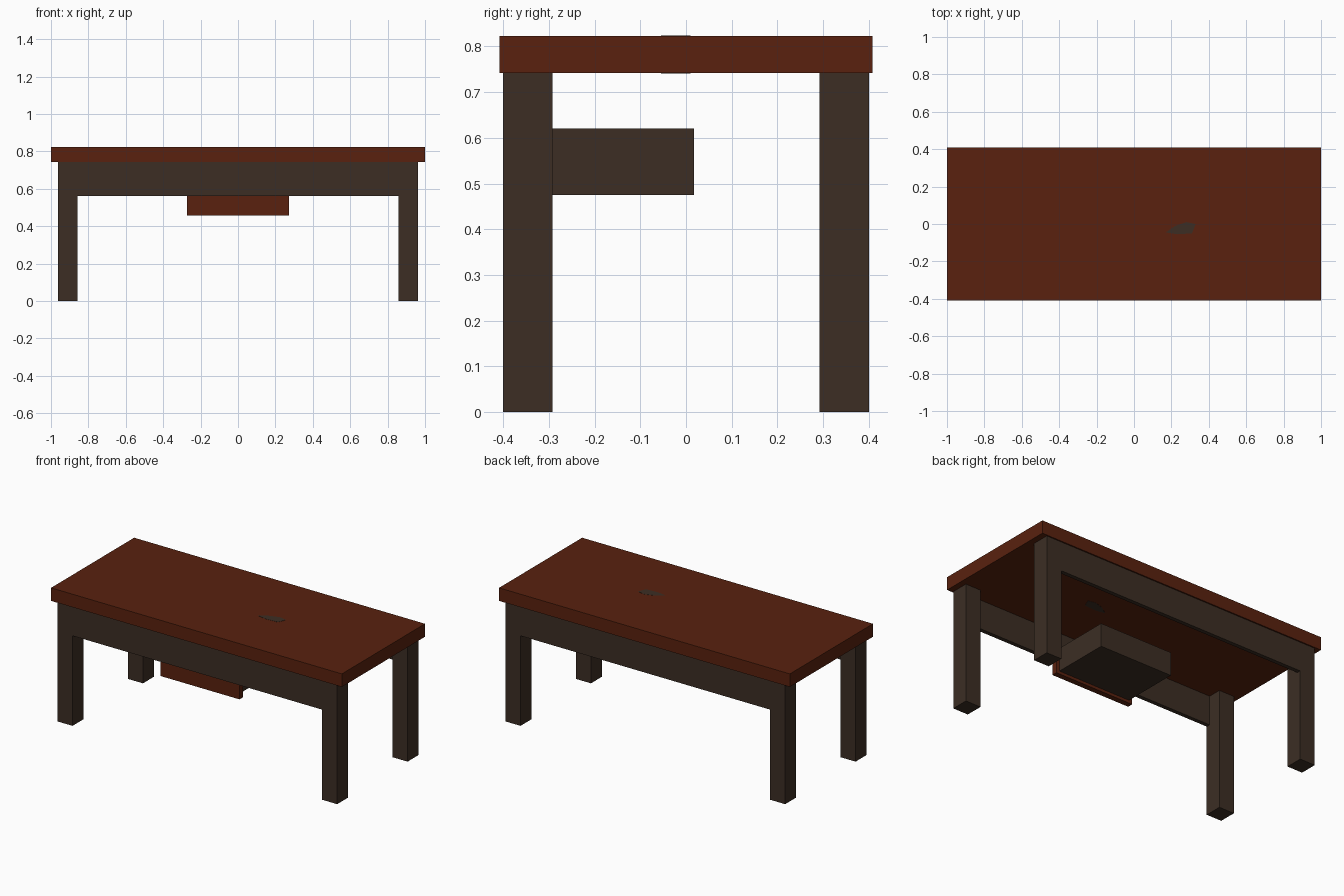
import bpy
import bmesh
from mathutils import Vector

cube = bpy.data.objects.get("Cube")
if cube:
    bpy.data.objects.remove(cube, do_unlink=True)


def material(name, rgb):
    mat = bpy.data.materials.new(name)
    mat.use_nodes = True
    color = (*rgb, 1.0)
    mat.diffuse_color = color
    mat.node_tree.nodes["Principled BSDF"].inputs["Base Color"].default_value = color
    return mat


red_wood = material("red_wood", (0.1, 0.0155, 0.0045))
dark_wood = material("dark_wood", (0.045, 0.027, 0.0175))


def add_object(name, bm, mat):
    mesh = bpy.data.meshes.new(name)
    bm.to_mesh(mesh)
    bm.free()
    mesh.materials.append(mat)
    obj = bpy.data.objects.new(name, mesh)
    bpy.context.collection.objects.link(obj)
    return obj


def box(name, low, high, mat):
    """Flat-sided box between two opposite corners."""
    low, high = Vector(low), Vector(high)
    bm = bmesh.new()
    bmesh.ops.create_cube(bm, size=1)
    bmesh.ops.scale(bm, vec=high - low, verts=bm.verts)
    bmesh.ops.translate(bm, vec=(low + high) / 2, verts=bm.verts)
    return add_object(name, bm, mat)


def patch(name, outline, z, height, mat):
    """Thin plate with a polygon outline."""
    bm = bmesh.new()
    face = bm.faces.new([bm.verts.new((x, y, z)) for x, y in outline])
    extruded = bmesh.ops.extrude_face_region(bm, geom=[face])["geom"]
    verts = [v for v in extruded if isinstance(v, bmesh.types.BMVert)]
    bmesh.ops.translate(bm, vec=(0, 0, height), verts=verts)
    bmesh.ops.recalc_face_normals(bm, faces=bm.faces)
    return add_object(name, bm, mat)


TOP, UNDER, APRON = 0.823, 0.742, 0.56

# Table top
box("table_top", (-1, -0.408, UNDER), (1, 0.408, TOP), red_wood)

# Legs and long aprons, flush with the outer faces of the legs
for y_name, sy in (("front", -1), ("back", 1)):
    for x_name, sx in (("left", 1), ("right", -1)):
        x0, x1 = sorted((sx * 0.858, sx * 0.962))
        y0, y1 = sorted((sy * 0.292, sy * 0.4))
        box(f"{y_name}_{x_name}_leg", (x0, y0, 0), (x1, y1, UNDER), dark_wood)
    y0, y1 = sorted((sy * 0.375, sy * 0.4))
    box(f"{y_name}_apron", (-0.858, y0, APRON), (0.858, y1, UNDER), dark_wood)

# Drawer hanging behind the front apron
box("drawer_front", (-0.272, -0.374, 0.457), (0.272, -0.34, 0.635), red_wood)
box("drawer_box", (-0.25, -0.34, 0.475), (0.25, 0.017, 0.62), dark_wood)

# Small dark knot showing on both faces of the top
knot = [(0.17, -0.045), (0.23, -0.055), (0.31, -0.05), (0.33, 0.0), (0.28, 0.01), (0.22, -0.01)]
patch("upper_knot", knot, TOP, 0.001, dark_wood)
patch("lower_knot", knot, UNDER, -0.001, dark_wood)
